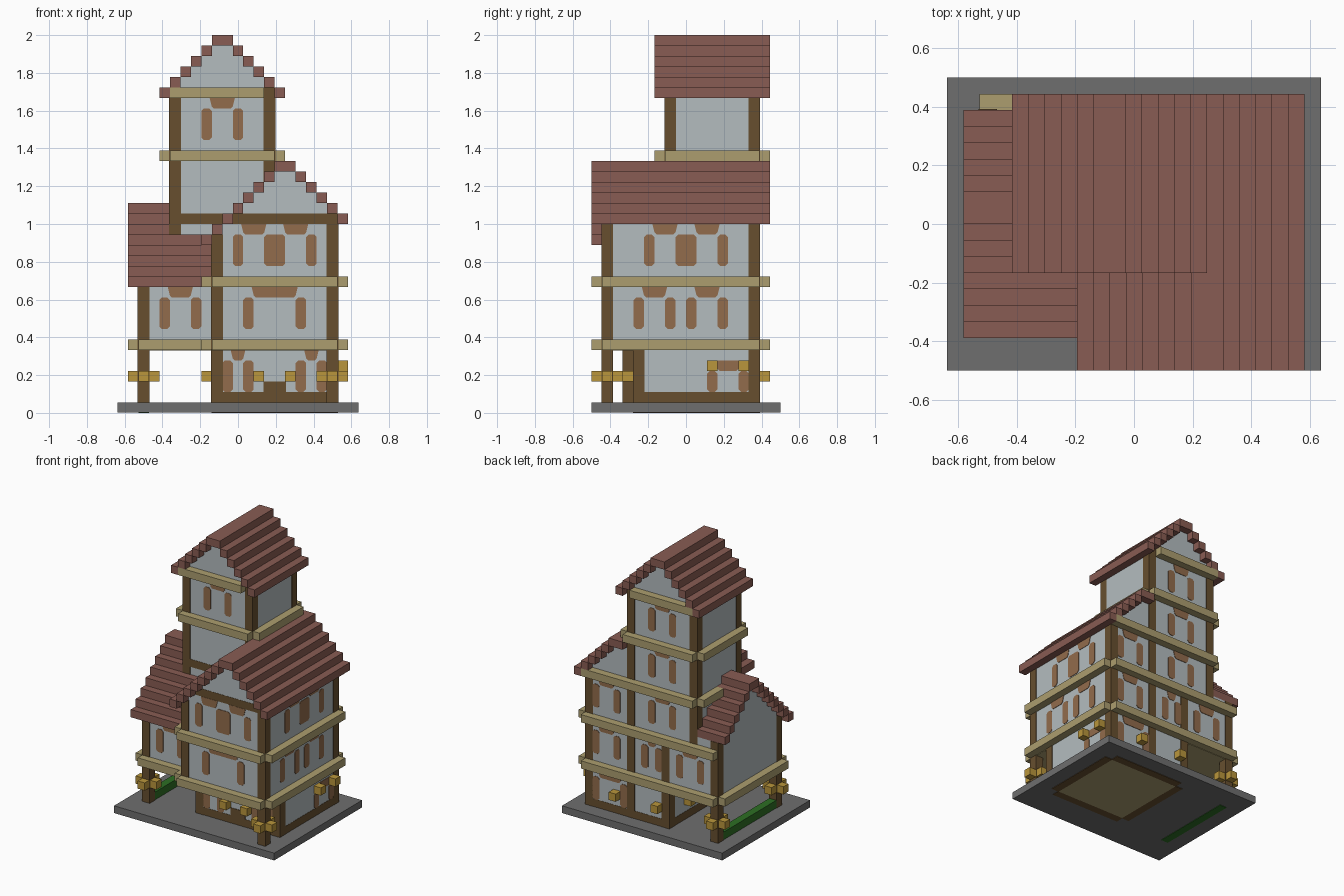
import bpy, bmesh

V = 1 / 18   # one building block
EPS = 0.06   # how far timber sits proud of the plaster, in blocks

cube = bpy.data.objects.get("Cube")
if cube:
    bpy.data.objects.remove(cube)


def material(name, rgb):
    lin = [(c / 255 / 12.92 if c < 11 else ((c / 255 + 0.055) / 1.055) ** 2.4) for c in rgb]
    m = bpy.data.materials.new(name)
    m.use_nodes = True
    m.diffuse_color = (*lin, 1)
    m.node_tree.nodes["Principled BSDF"].inputs["Base Color"].default_value = (*lin, 1)
    return m


plaster = material("pale plaster", (180, 188, 191))
timber = material("dark timber", (103, 79, 47))
wood = material("window wood", (146, 108, 76))
trim = material("tan trim", (172, 158, 111))
tile = material("red roof", (137, 92, 83))
stone = material("grey stone", (110, 110, 110))
gold = material("lantern gold", (186, 150, 60))
green = material("hedge green", (45, 110, 36))


def finish(name, bm, mat):
    bmesh.ops.recalc_face_normals(bm, faces=bm.faces)
    mesh = bpy.data.meshes.new(name)
    bm.to_mesh(mesh)
    bm.free()
    mesh.materials.append(mat)
    ob = bpy.data.objects.new(name, mesh)
    bpy.context.collection.objects.link(ob)


def boxes(name, mat, spans, grow=0):
    """Each span is x0, x1, y0, y1, z0, z1 in blocks."""
    bm = bmesh.new()
    for x0, x1, y0, y1, z0, z1 in spans:
        verts = bmesh.ops.create_cube(bm, size=1)["verts"]
        for v in verts:
            v.co.x = ((x0 + x1) / 2 + v.co.x * (x1 - x0 + 2 * grow)) * V
            v.co.y = ((y0 + y1) / 2 + v.co.y * (y1 - y0 + 2 * grow)) * V
            v.co.z = ((z0 + z1) / 2 + v.co.z * (z1 - z0)) * V
    finish(name, bm, mat)


def plates(name, side, at, shapes):
    """Thin window timbers on the wall plane `at`; shapes are lists of (u, z)."""
    bm = bmesh.new()
    out = -EPS if side == "front" else EPS
    for shape in shapes:
        rings = []
        for d in (at, at + out):
            rings.append([bm.verts.new(((d, u, z) if side == "right" else (u, d, z))) for u, z in shape])
        n = len(shape)
        for ring in rings:
            bm.faces.new(ring)
        for i in range(n):
            j = (i + 1) % n
            bm.faces.new((rings[0][i], rings[0][j], rings[1][j], rings[1][i]))
    bmesh.ops.scale(bm, vec=(V, V, V), verts=bm.verts)
    finish(name, bm, wood)


def jamb(u0, u1, z0, h=3, c=0.25):
    z1 = z0 + h
    return [(u0 + c, z0), (u1 - c, z0), (u1, z0 + c), (u1, z1 - c),
            (u1 - c, z1), (u0 + c, z1), (u0, z1 - c), (u0, z0 + c)]


def lintel(u0, u1, z, c=0.2):
    return [(u0 + c, z), (u1 - c, z), (u1, z + c), (u1 + c, z + 1), (u0 - c, z + 1), (u0, z + c)]


def window(a, b, z):
    """Jambs of one block starting at a and b, with a lintel between them."""
    return [jamb(a, a + 1, z), jamb(b, b + 1, z), lintel(a + 1, b, z + 3)]


def double_window(a, b, c, z):
    """Two bays sharing a wide middle jamb."""
    return [jamb(a, a + 1, z), jamb(b, b + 2, z), jamb(c, c + 1, z),
            lintel(a + 1, b, z + 3), lintel(b + 2, c, z + 3)]


# Ground slab, floor and hedge
boxes("ground_slab", stone, [(-11.5, 11.5, -9, 9, 0.06, 1)])
boxes("house_floor", trim, [(-1.5, 8.5, -4, 6, 0, 1)])
boxes("hedge", green, [(-9.5, -8.5, -5, 6, 0, 2)])

# Stepped roofs: a height for each row, falling away from the ridge
main_roof, main_gable = [], []
for i in range(14):
    x = -3.5 + i
    z = min(16 + i, 23, 31 - i)
    main_roof.append((x, x + 1, -9, -2 if x < 3 else 8, z, z + 1))
    if 0 < i < 13:
        main_gable.append((x, x + 1, -8, -2 if x < 3 else 7, 12, z))
boxes("main_roof", tile, main_roof)
boxes("main_gable", plaster, main_gable)

tower_roof, tower_gable = [], []
for i in range(12):
    x = -7.5 + i
    z = min(30 + i, 41 - i)
    tower_roof.append((x, x + 1, -3, 8, z, z + 1))
    if 0 < i < 11:
        tower_gable.append((x, x + 1, -2, 7, 29, z))
boxes("tower_roof", tile, tower_roof)
boxes("tower_gable", plaster, tower_gable)

wing_roof, wing_gable = [], []
for i in range(14):
    y = -7 + i
    z = min(12 + i, 19, 27 - i)
    right = -2.5 if y < -2 else -6.5
    wing_roof.append((-10.5, right, y, y + 1, z, z + 1))
    if i > 0:
        wing_gable.append((-9.5, right, y, y + 1, 11, z))
boxes("wing_roof", tile, wing_roof)
boxes("wing_gable", plaster, wing_gable)

# Plaster walls
boxes("ground_floor_walls", plaster, [(-2.5, 9.5, -5, 7, 1, 6)])
boxes("main_walls", plaster, [(-2.5, 9.5, -8, 7, 6, 18)])
boxes("wing_walls", plaster, [(-9.5, -2.5, -6, 7, 6, 12)])
boxes("tower_walls", plaster, [(-6.5, 3.5, -2, 7, 12, 30)])
boxes("overhang_ceilings", trim, [(-2.5, 9.5, -8, -5, 5.95, 6.5), (-9.5, -2.5, -6, 7, 5.95, 6.5)])


# Timber posts, one block square
def post(x, y, z0, z1):
    return (x, x + 1, y, y + 1, z0, z1)


boxes("main_posts", timber, [
    post(8.5, -8, 1, 19), post(-2.5, -8, 6, 17), post(8.5, 6, 1, 19),
    post(-2.5, -5, 1, 6), post(8.5, -5, 1, 6), post(-2.5, 6, 1, 12)], EPS)
boxes("wing_posts", timber, [post(-9.5, -6, 1, 13), post(-9.5, 6, 1, 14)], EPS)
boxes("tower_posts", timber, [
    post(-6.5, -2, 12, 31), post(2.5, -2, 12, 31),
    post(-6.5, 6, 12, 31), post(2.5, 6, 1, 31)], EPS)

# Timber beams
boxes("sill_beams", timber, [
    (-1.5, 8.5, -5, -4, 0, 2), (-1.5, 8.5, 6, 7, 0, 2),
    (8.5, 9.5, -4, 6, 0, 2), (-2.5, -1.5, -4, 6, 0, 2)], EPS / 2)
boxes("gable_beams", timber, [(-0.5, 8.5, -8, -7, 18, 19), (-6.5, 3.5, -2, -1, 18, 19)], EPS / 2)
boxes("front_door_step", timber, [(2.5, 4.5, -5, -4, 2, 3)], EPS)

# Tan trim bands round each floor, open at the corners
bands = [(-9.5, -2.5, -7, -6, 6, 7), (-10.5, -9.5, -6, 7, 6, 7)]
for z in (6, 12):
    bands += [(-2.5, 9.5, -9, -8, z, z + 1), (9.5, 10.5, -8, 7, z, z + 1),
              (-9.5, 9.5, 7, 8, z, z + 1), (-3.5, -2.5, -8, -6, z, z + 1)]
boxes("house_bands", trim, bands)
boxes("tower_bands", trim, [
    (-6.5, 9.5, 7, 8, 18, 19), (-7.5, -6.5, 3, 7, 18, 19),
    (-6.5, 3.5, -3, -2, 24, 25), (-6.5, 3.5, 7, 8, 24, 25),
    (-7.5, -6.5, -2, 7, 24, 25), (3.5, 4.5, -2, 7, 24, 25),
    (-6.5, 2.5, -3, -2, 30, 31), (-6.5, 2.5, 7, 8, 30, 31)])

# Window and door timbers
plates("wing_front_window", "front", -6, window(-7.5, -4.5, 8))
plates("main_front_windows", "front", -8, window(0.5, 5.5, 8) + double_window(-0.5, 2.5, 6.5, 14))
plates("tower_front_window", "front", -2, window(-3.5, -0.5, 26))
plates("ground_front_windows", "front", -5, window(-1.5, 0.5, 2) + window(5.5, 7.5, 2))
plates("right_windows", "right", 9.5,
       window(-5, -2, 8) + window(0, 3, 8) + double_window(-4, -1, 3, 14))
plates("right_door", "right", 9.5, [jamb(2, 3, 2, 2), jamb(5, 6, 2, 2), lintel(3, 5, 4)])
back = window(-7.5, -4.5, 8) + window(-1.5, 0.5, 8) + window(3.5, 7.5, 2)
for z in (8, 14):
    back += window(4.5, 7.5, z)
for z in (14, 20, 26):
    back += window(-3.5, -0.5, z)
plates("back_windows", "back", 7, back)

# Lanterns: a ring round each free post, and singles on the walls
lanterns = []
for px, py in ((8.5, -8), (-9.5, -6), (-9.5, 6)):
    for dx, dy in ((1, 0), (-1, 0), (0, 1), (0, -1)):
        lanterns.append(post(px + dx, py + dy, 3, 4))
for x, y, z in ((1.5, -6, 3), (4.5, -6, 3), (9.5, 2, 4), (9.5, 5, 4),
                (4.5, 7, 3), (-1.5, 7, 3), (-3.5, 3, 3)):
    lanterns.append(post(x, y, z, z + 1))
boxes("lanterns", gold, lanterns)
